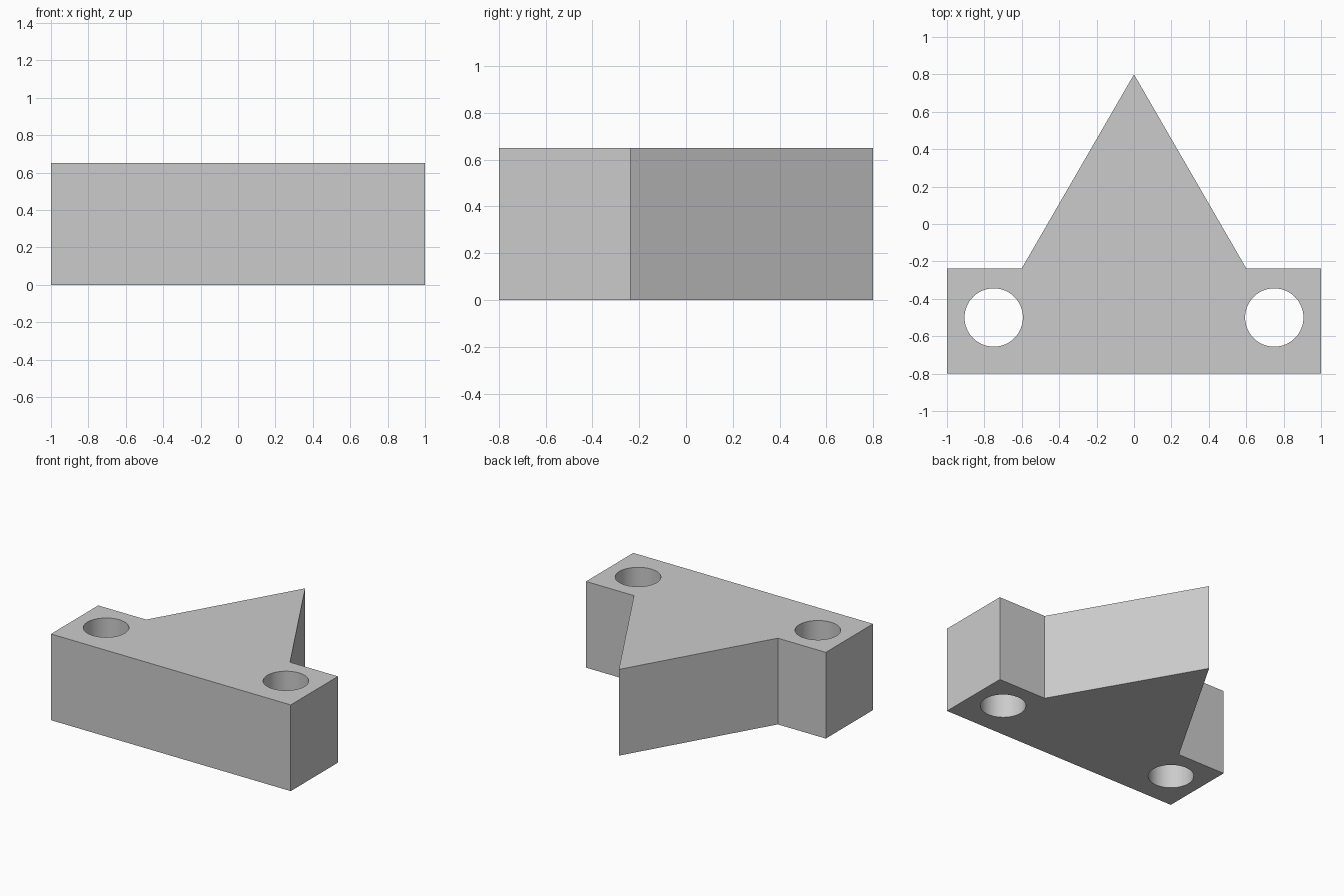
import bpy
import bmesh
import math

default_cube = bpy.data.objects.get("Cube")
if default_cube:
    bpy.data.objects.remove(default_cube, do_unlink=True)

HEIGHT = 0.65
FRONT, SHOULDER, TIP = -0.8, -0.237, 0.8

grey = bpy.data.materials.new("light grey")
grey.use_nodes = True
grey.diffuse_color = (0.6, 0.6, 0.6, 1)
grey.node_tree.nodes["Principled BSDF"].inputs["Base Color"].default_value = (0.6, 0.6, 0.6, 1)

# Wedge block: a bar with a triangular point, extruded from one outline
half = [(1, FRONT), (1, SHOULDER), (0.6, SHOULDER)]
outline = half + [(0, TIP)] + [(-x, y) for x, y in reversed(half)]

bm = bmesh.new()
base = bm.faces.new([bm.verts.new((x, y, 0)) for x, y in outline])
top = bmesh.ops.extrude_face_region(bm, geom=[base])["geom"]
bmesh.ops.translate(bm, vec=(0, 0, HEIGHT),
                    verts=[v for v in top if isinstance(v, bmesh.types.BMVert)])
bmesh.ops.recalc_face_normals(bm, faces=bm.faces)
mesh = bpy.data.meshes.new("wedge_block")
bm.to_mesh(mesh)
bm.free()
mesh.materials.append(grey)
block = bpy.data.objects.new("wedge_block", mesh)
bpy.context.collection.objects.link(block)

# Bolt holes, one through each end of the bar
for side in (-1, 1):
    bpy.ops.mesh.primitive_cylinder_add(vertices=64, radius=0.156, depth=2 * HEIGHT,
                                        location=(side * 0.75, -0.5, HEIGHT / 2))
    cutter = bpy.context.object
    cutter.name = "hole_cutter"
    cutter.hide_render = True
    cutter.data.materials.append(grey)
    cut = block.modifiers.new("bolt_hole", "BOOLEAN")
    cut.operation = "DIFFERENCE"
    cut.solver = "EXACT"
    cut.object = cutter
    bpy.ops.object.select_all(action="DESELECT")
    block.select_set(True)
    bpy.context.view_layer.objects.active = block
    bpy.ops.object.modifier_apply(modifier=cut.name)
    bpy.data.objects.remove(cutter, do_unlink=True)

# Smooth hole walls, crisp outer edges
bpy.ops.object.shade_smooth_by_angle(angle=math.radians(30))
